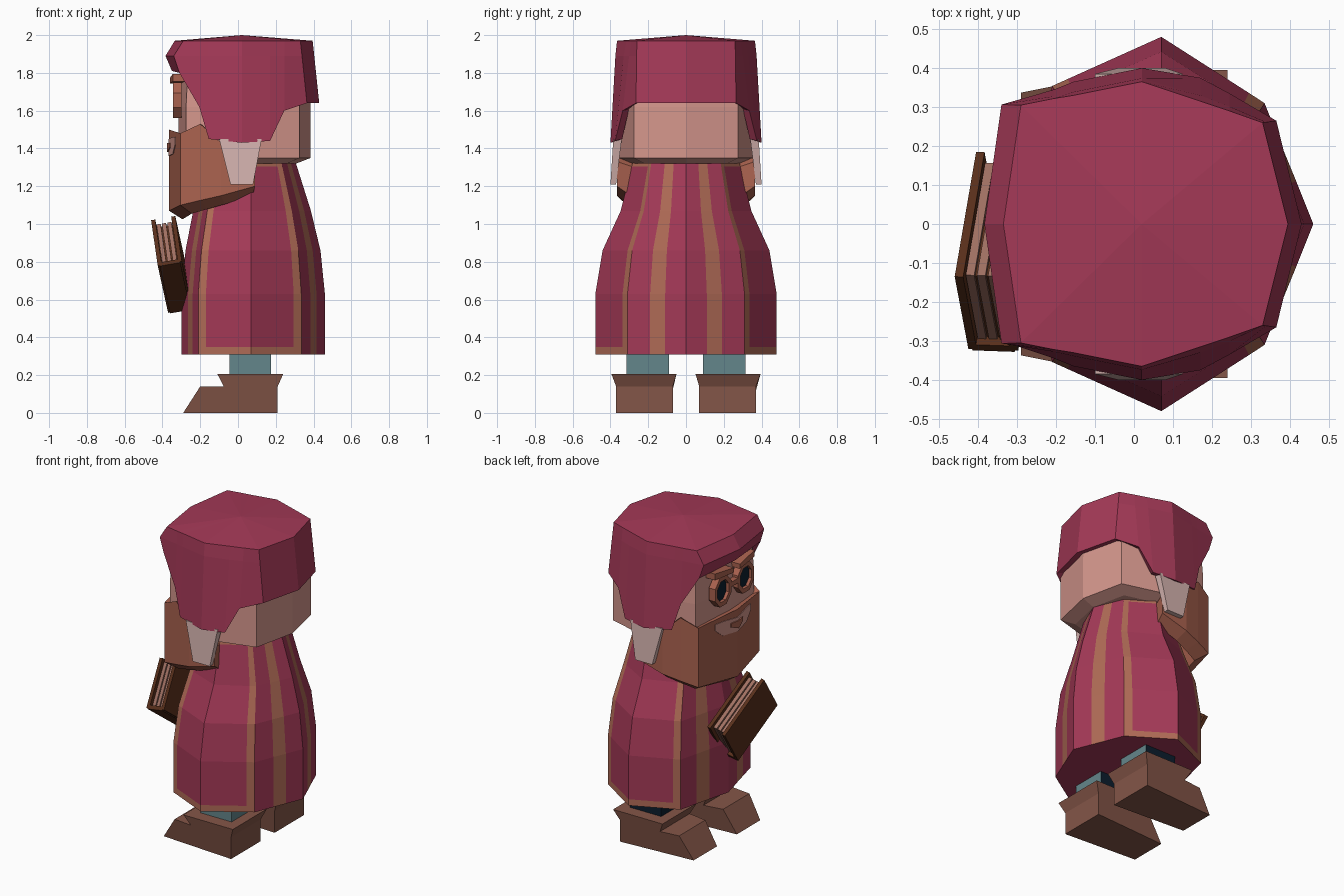
import bpy, bmesh, math
from mathutils import Vector

if "Cube" in bpy.data.objects:
    bpy.data.objects.remove(bpy.data.objects["Cube"])


def mat(name, r, g, b):
    lin = lambda c: ((c / 255 + 0.055) / 1.055) ** 2.4
    m = bpy.data.materials.new(name)
    m.diffuse_color = (lin(r), lin(g), lin(b), 1)
    m.use_nodes = True
    m.node_tree.nodes["Principled BSDF"].inputs["Base Color"].default_value = m.diffuse_color
    return m


MAROON = mat("maroon cloth", 164, 57, 87)
TAN = mat("tan trim", 176, 107, 86)
SKIN = mat("skin", 212, 150, 140)
BEARD = mat("ginger beard", 170, 98, 79)
PALE = mat("pale sideburn", 212, 178, 174)
BOOT = mat("boot leather", 132, 86, 72)
TEAL = mat("teal trousers", 100, 134, 139)
NAVY = mat("dark navy", 12, 30, 46)
COVER = mat("book cover", 88, 47, 27)
PAGE = mat("book pages", 160, 112, 98)


def build(name, verts, faces, mats, idx=None):
    me = bpy.data.meshes.new(name)
    me.from_pydata([tuple(v) for v in verts], [], faces)
    for m in mats:
        me.materials.append(m)
    if idx:
        for p, i in zip(me.polygons, idx):
            p.material_index = i
    bm = bmesh.new()
    bm.from_mesh(me)
    bmesh.ops.remove_doubles(bm, verts=bm.verts, dist=0.0005)
    bmesh.ops.recalc_face_normals(bm, faces=bm.faces)
    bm.to_mesh(me)
    bm.free()
    ob = bpy.data.objects.new(name, me)
    bpy.context.collection.objects.link(ob)
    return ob


def loft(name, cols, mats, closed=True, wrap=False, ends=(), rule=None):
    """Skin a list of point columns; ends lists rows to cap, or 'cols' for end columns."""
    n, r = len(cols), len(cols[0])
    verts = [p for c in cols for p in c]
    faces, idx = [], []
    for i in range(n if closed else n - 1):
        k = (i + 1) % n
        for j in range(r if wrap else r - 1):
            l = (j + 1) % r
            faces.append((i * r + j, k * r + j, k * r + l, i * r + l))
            idx.append(rule(i, j) if rule else 0)
    for e in ends:
        if e == "cols":
            faces += [tuple(range(r)), tuple(range((n - 1) * r, n * r))]
            idx += [0, 0]
        else:
            faces.append(tuple(i * r + e % r for i in range(n)))
            idx.append(0)
    return build(name, verts, faces, mats, idx)


def mirror_loop(half):
    """Half outline (y >= 0, both ends on y = 0) to full loop."""
    return half + [(p[0], -p[1]) + tuple(p[2:]) for p in half[-2:0:-1]]


def hexa(name, lo, hi, mats, idx=None):
    """Solid between two four-point rings."""
    faces = [(0, 1, 2, 3), (4, 5, 6, 7)] + [(i, (i + 1) % 4, (i + 1) % 4 + 4, i + 4) for i in range(4)]
    return build(name, list(lo) + list(hi), faces, mats, idx)


def rect(x0, x1, y0, y1, z):
    return [(x0, y0, z), (x1, y0, z), (x1, y1, z), (x0, y1, z)]


# Robe: eight-sided bell, extra points on the outline carry the trim stripes
outline = [(.39, 0), (.346, .11), (.313, .19), (.265, .31), (.225, .336), (0, .48),
           (-.24, .372), (-.28, .354), (-.31, .235), (-.334, .14), (-.37, 0)]
levels = [(.31, 1, 1, 1), (.35, 1, 1, 1), (.63, 1, 1, 1), (.86, .94, .94, .92),
          (1.07, .81, .83, .72), (1.305, .62, .62, .60), (1.34, .59, .58, .58)]
cols = [[(.07 + x * (a if x > 0 else b), y * s, z) for z, a, b, s in levels]
        for x, y in mirror_loop(outline)]


def robe_rule(i, j):
    i = min(i, 19 - i)
    return int(i in (1, 3, 6, 8) or (i in (4, 5) and j in (0, 5)))


loft("robe", cols, [MAROON, TAN], ends=(0, -1), rule=robe_rule)

# Legs and boots
for s, side in ((1, "left"), (-1, "right")):
    y0, y1 = sorted((s * .09, s * .315))
    hexa(side + "_leg", rect(-.045, .175, y0, y1, .15), rect(-.045, .175, y0, y1, .34),
         [TEAL, NAVY], [1, 1, 0, 0, 1, 1])
    rows = [(.21, .07, .37, 0), (.21, .07, .37, .14), (.24, .05, .395, .207), (-.11, .05, .395, .207),
            (-.075, .07, .37, .14), (-.20, .09, .355, .14), (-.29, .10, .337, 0)]
    loft(side + "_boot", [[(x, s * a, z) for x, a, b, z in rows], [(x, s * b, z) for x, a, b, z in rows]],
         [BOOT], closed=False, wrap=True, ends=("cols",))

# Head
ring = mirror_loop([(.385, 0), (.325, .275), (.02, .36), (-.275, .295), (-.315, 0)])
loft("head", [[(x * .8, y * .8, 1.32), (x, y, 1.35), (x, y, 1.62), (x * .95, y * .95, 1.9)]
              for x, y in ring], [SKIN], ends=(0, -1))

# Hat: top outline, rim outline and rim height, with flaps over the ears
hat = mirror_loop([
    (-.335, 0, -.35, 0, 1.81), (-.29, .305, -.31, .31, 1.80), (-.205, .322, -.205, .345, 1.62),
    (-.155, .33, -.155, .365, 1.45), (.02, .365, .02, .40, 1.43), (.17, .315, .17, .375, 1.44),
    (.245, .29, .245, .335, 1.60), (.33, .26, .365, .265, 1.64), (.395, 0, .43, 0, 1.64)])
cols = []
for i, (x, y, u, v, z) in enumerate(hat):
    v = math.copysign(v, y)
    front = -.045 if x < -.25 else 0
    cols.append([(.02, 0, 2.0), (x, y, 1.97),
                 (x + (u - x) * .25 + front, y + (v - y) * .25, 1.89),
                 (u, v, z), (u * .9, v * .9, z + .01), (u * .85, v * .85, z + .1)])
loft("hat", cols, [MAROON])

# Beard: band wrapped round the jaw, lower towards the front
half = [(-.365, 0, 1.50, 1.07), (-.305, .31, 1.48, 1.10), (-.20, .34, 1.53, 1.125),
        (-.09, .365, 1.43, 1.15), (.09, .365, 1.33, 1.20)]
band = [(x, -y, t, b) for x, y, t, b in half[:0:-1]] + half
loft("beard", [[(x, y, t), (x, y, b), (.03 + (x - .03) * .82, y * .82, b - .045),
                (x * .75, y * .75, t - .03)] for x, y, t, b in band],
     [BEARD], closed=False, wrap=True, ends=("cols",))

# Mouth and lip plates on the beard front
for name, m, off, pts in (
        ("mouth", SKIN, .004, [(-.18, 1.42, 1.46), (-.12, 1.37, 1.46), (0, 1.36, 1.45),
                               (.12, 1.37, 1.46), (.18, 1.42, 1.46)]),
        ("lip", BEARD, .010, [(-.06, 1.405, 1.43), (0, 1.38, 1.43), (.06, 1.405, 1.43)])):
    loft(name, [[(-.365 + abs(y) * .194 - d, y, z) for d, z in
                 ((off, a), (off, b), (off - .006, b), (off - .006, a))] for y, a, b in pts],
         [m], closed=False, wrap=True, ends=("cols",))

# Spectacles, eyes, brows and sideburns
for s, side in ((1, "left"), (-1, "right")):
    ang = [math.tau * (k + .5) / 8 for k in range(8)]
    at = lambda x, a, r: (x, s * .115 + math.cos(a) * r, 1.655 + math.sin(a) * r * 1.15)
    loft(side + "_eye_rim", [[at(-.30, a, .062), at(-.345, a, .062), at(-.345, a, .088), at(-.30, a, .088)]
                             for a in ang], [BEARD], wrap=True)
    loft(side + "_eye", [[at(-.325, a, .064), at(-.317, a, .064)] for a in ang], [NAVY], ends=(0, 1))
    hexa(side + "_brow", [(-.36, s * .03, 1.745), (-.29, s * .03, 1.745), (-.28, s * .2, 1.755), (-.345, s * .2, 1.755)],
         [(-.36, s * .03, 1.775), (-.29, s * .03, 1.775), (-.28, s * .2, 1.795), (-.345, s * .2, 1.795)], [BEARD])
    hexa(side + "_sideburn", [(-.04, s * .37, 1.21), (.08, s * .37, 1.21), (.08, s * .40, 1.21), (-.04, s * .40, 1.21)],
         [(-.10, s * .34, 1.45), (.125, s * .34, 1.45), (.125, s * .385, 1.45), (-.10, s * .385, 1.45)], [PALE])
hexa("spectacle_bridge", rect(-.345, -.31, -.035, .035, 1.65), rect(-.345, -.31, -.035, .035, 1.68), [BEARD])

# Book: slabs stacked from the front cover towards the robe
corner = Vector((-.46, -.135, 1.02))
long_edge, short_edge = Vector((.055, .32, -.25)), Vector((.035, -.185, -.24))
depth = -long_edge.cross(short_edge).normalized()


def slab(name, d0, d1, inset, m, v0=0, v1=1):
    def r(d):
        return [corner + long_edge * u + short_edge * v + depth * d for u, v in
                ((inset, v0), (1 - inset, v0), (1 - inset, v1), (inset, v1))]
    hexa(name, r(d0), r(d1), [m])


slab("front_cover", 0, .022, 0, COVER)
slab("back_cover", .108, .13, 0, COVER)
slab("book_spine", .01, .12, 0, COVER, .94, 1.02)
for k in range(3):
    d = .024 + k * .029
    slab("page_block", d, d + .022, .05, PAGE, .06, .95)
slab("page_gaps", .02, .11, .07, COVER, .1, .95)
